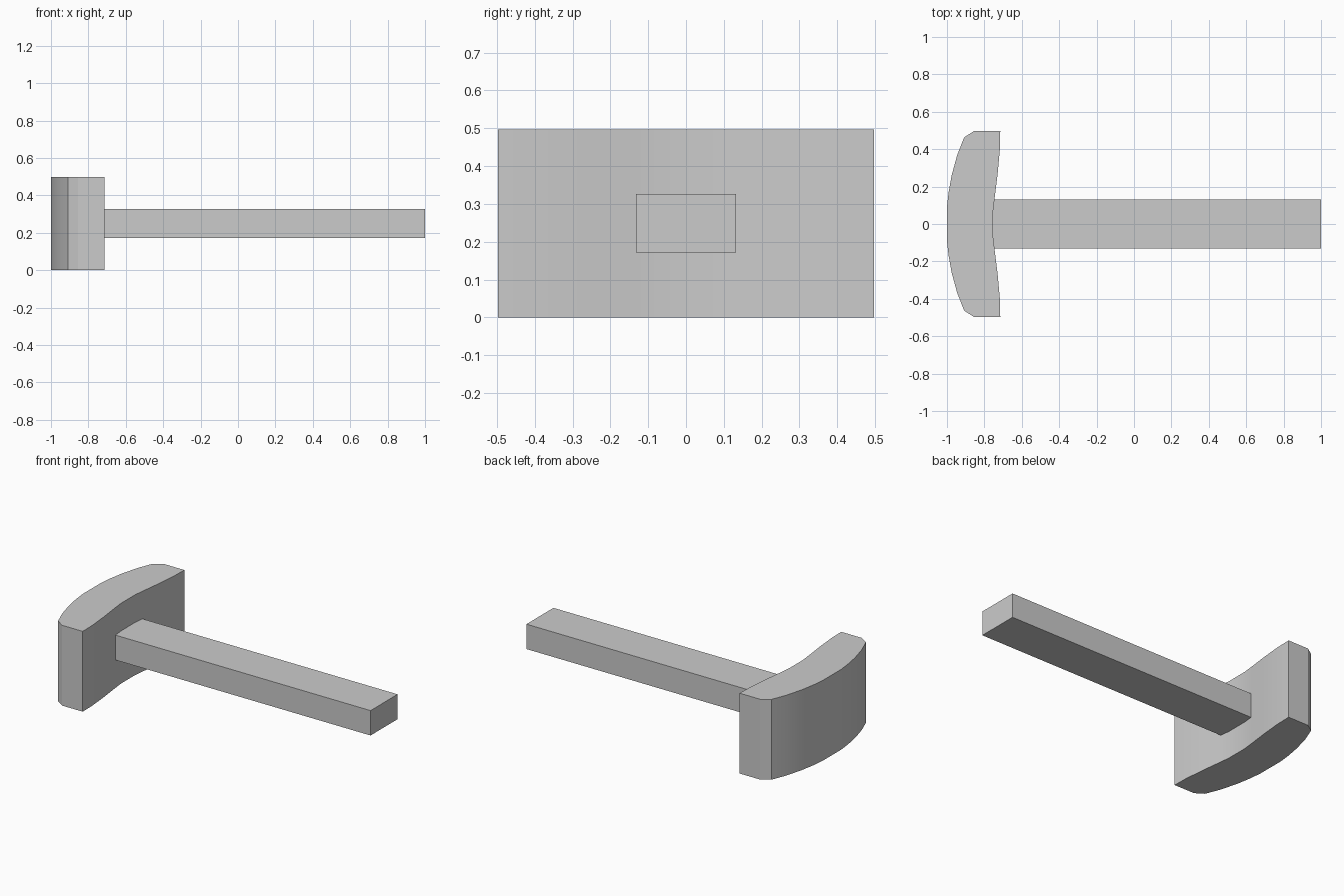
import bpy, bmesh

if "Cube" in bpy.data.objects:
    bpy.data.objects.remove(bpy.data.objects["Cube"])


def prism(name, outline, z0, z1):
    """Extrude a closed top-view outline from z0 to z1."""
    bm = bmesh.new()
    face = bm.faces.new([bm.verts.new((x, y, z0)) for x, y in outline])
    ext = bmesh.ops.extrude_face_region(bm, geom=[face])
    top = [v for v in ext["geom"] if isinstance(v, bmesh.types.BMVert)]
    bmesh.ops.translate(bm, verts=top, vec=(0, 0, z1 - z0))
    bmesh.ops.recalc_face_normals(bm, faces=bm.faces[:])
    mesh = bpy.data.meshes.new(name)
    bm.to_mesh(mesh)
    bm.free()
    obj = bpy.data.objects.new(name, mesh)
    bpy.context.collection.objects.link(obj)
    return obj


# Head: bowed outer face, chamfered ends, concave inner face, mirrored in y
half = [(-1.0, 0.09), (-0.991, 0.17), (-0.975, 0.26), (-0.945, 0.37),
        (-0.908, 0.463), (-0.856, 0.497), (-0.715, 0.497),
        (-0.717, 0.40), (-0.729, 0.27), (-0.745, 0.14), (-0.753, 0.07)]
head = prism("head", half + [(x, -y) for x, y in reversed(half)], 0.0, 0.497)

# Handle: rectangular bar running from the inner face of the head
handle = prism("handle", [(-0.755, -0.132), (1.0, -0.132), (1.0, 0.132),
                          (-0.755, 0.132)], 0.172, 0.326)

# Soften the bowed faces while keeping corners sharp
bpy.ops.object.select_all(action='DESELECT')
head.select_set(True)
bpy.context.view_layer.objects.active = head
bpy.ops.object.shade_smooth_by_angle(angle=0.3)
